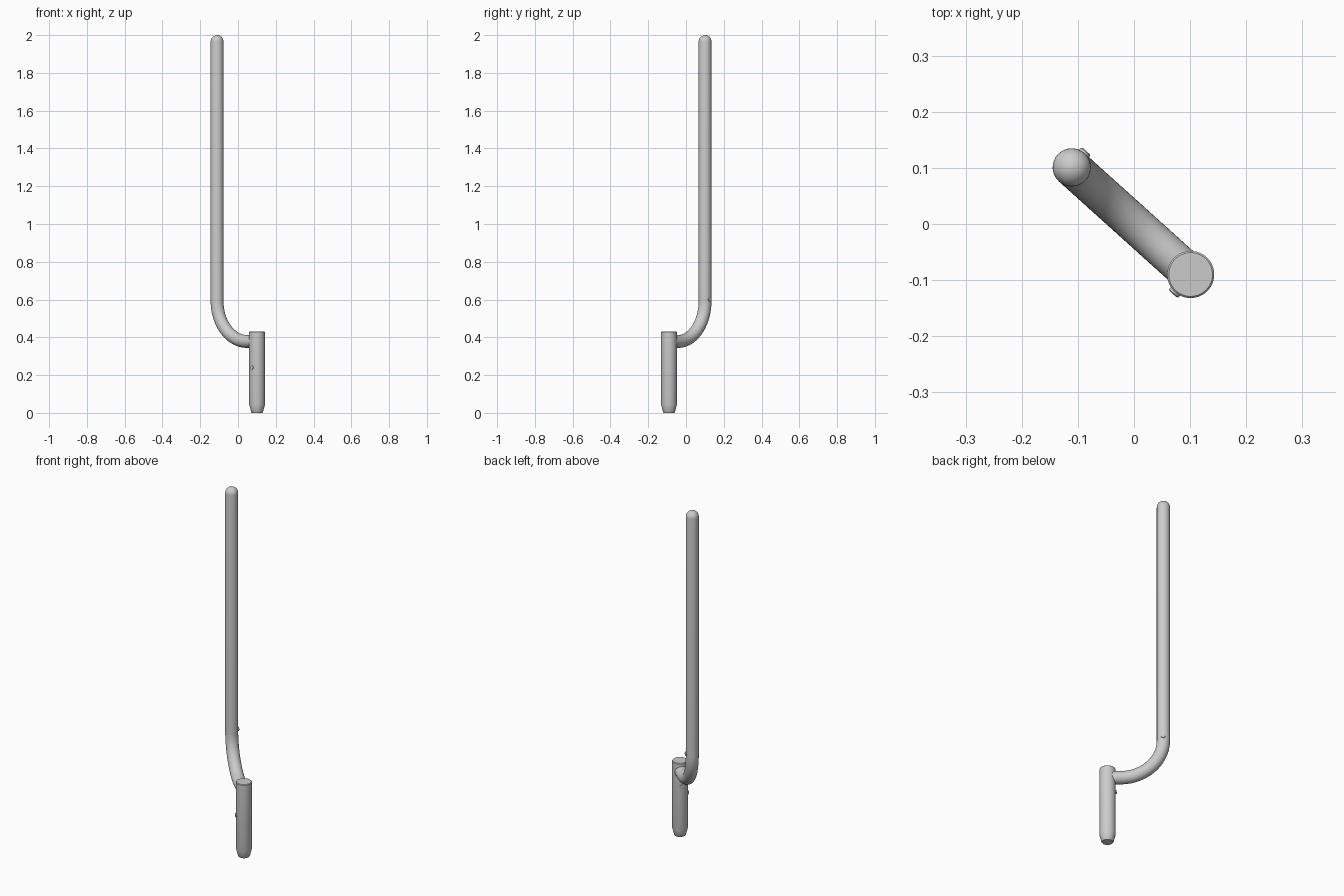
import bpy, bmesh
from math import sin, cos, pi
from mathutils import Vector

if "Cube" in bpy.data.objects:
    bpy.data.objects.remove(bpy.data.objects["Cube"])

SOCKET = Vector((0.101, -0.09, 0))
ROD = Vector((-0.111, 0.101, 0))
D = (SOCKET - ROD).normalized()      # from rod toward socket
N = Vector((-D.y, D.x, 0))           # across the bend plane
Z = Vector((0, 0, 1))
R, BEND, ARM_Z = 0.034, 0.215, 0.378


def sweep(name, stations, side, n=32):
    """Skin circles given as (centre, tangent, radius), side stays fixed."""
    bm = bmesh.new()
    rings = []
    for c, t, r in stations:
        u = side.cross(t).normalized()
        rings.append([bm.verts.new(c + r * (cos(2 * pi * i / n) * side + sin(2 * pi * i / n) * u))
                      for i in range(n)])
    for a, b in zip(rings, rings[1:]):
        for i in range(n):
            j = (i + 1) % n
            bm.faces.new((a[i], a[j], b[j], b[i]))
    bm.faces.new(rings[0])
    bm.faces.new(rings[-1])
    bmesh.ops.recalc_face_normals(bm, faces=bm.faces)
    me = bpy.data.meshes.new(name)
    bm.to_mesh(me)
    bm.free()
    ob = bpy.data.objects.new(name, me)
    bpy.context.collection.objects.link(ob)
    bpy.context.view_layer.objects.active = ob
    bpy.ops.object.select_all(action='DESELECT')
    ob.select_set(True)
    bpy.ops.object.shade_smooth_by_angle(angle=0.5)
    return ob


# socket post with tapered foot and slightly eased top edge
profile = [(0.029, 0), (0.031, 0.003), (0.042, 0.045), (0.042, 0.427), (0.039, 0.43)]
sweep("socket_post", [(SOCKET + Z * z, Z, r) for r, z in profile], N, 40)

# bent rod: horizontal arm, quarter bend, long upright, domed tip
path = [(SOCKET + Z * ARM_Z, -D, R)]
for i in range(21):
    a = pi / 2 * i / 20
    c = ROD + D * BEND * (1 - sin(a)) + Z * (ARM_Z + BEND * (1 - cos(a)))
    path.append((c, -D * cos(a) + Z * sin(a), R))
for i in range(9):
    a = pi / 2 * i / 8 * 0.98
    path.append((ROD + Z * (2 - R + R * sin(a)), Z, R * cos(a)))
sweep("bent_rod", path, N)


# small stud seated on a round surface
def stud(name, axis, surface, direction):
    steps = [(-0.012, 0.011), (0.003, 0.011), (0.005, 0.008)]
    sweep(name, [(axis + direction * (surface + h), direction, r) for h, r in steps], Z, 16)


out = N if N.y > 0 else -N
stud("rod_stud", ROD + Z * 0.60, R, out)
stud("socket_stud_inner", SOCKET + Z * 0.295, 0.042, -D)
stud("socket_stud_side", SOCKET + Z * 0.24, 0.042, -out)
